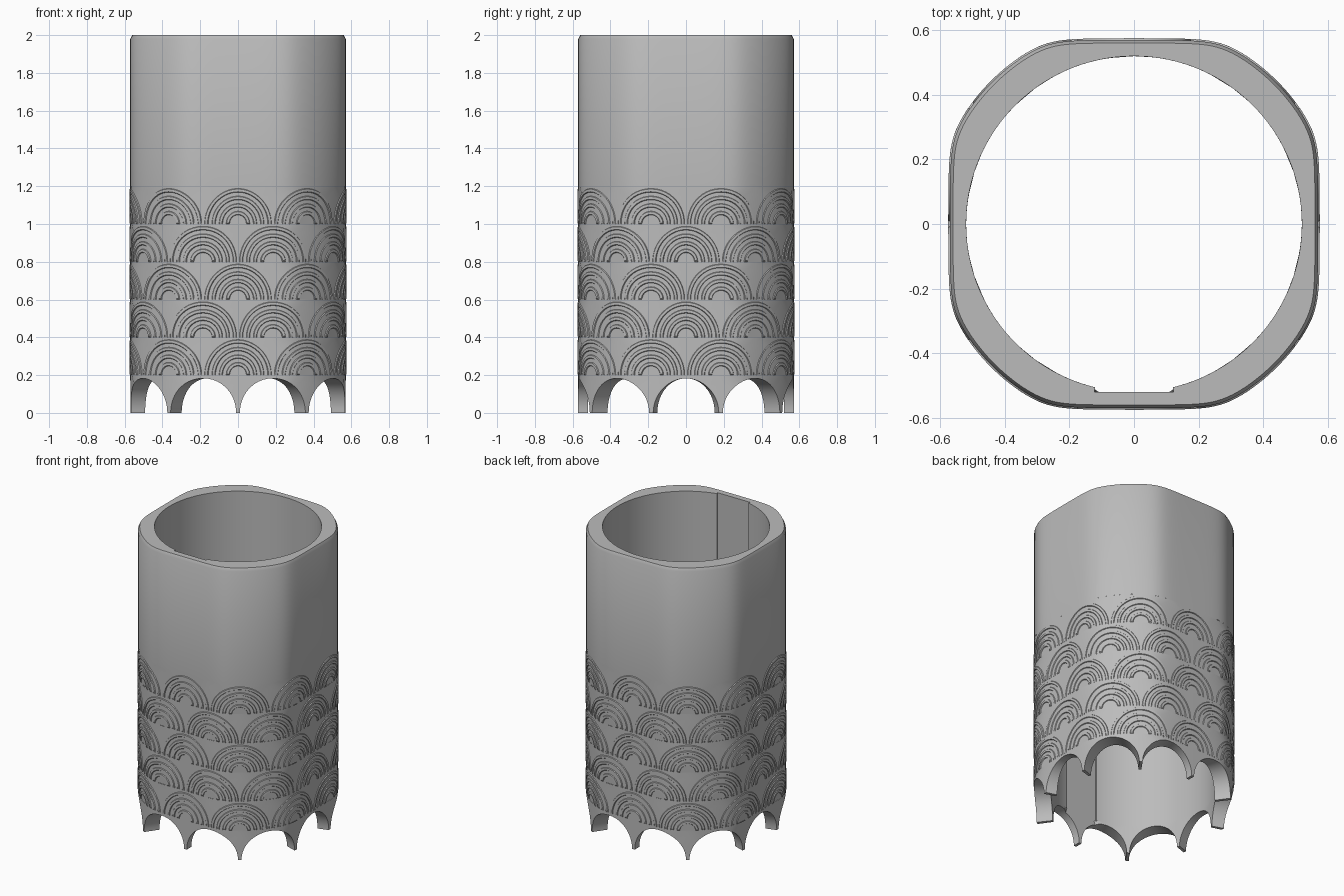
import bpy, bmesh
from math import sin, cos, tan, pi, atan2, radians, hypot
from mathutils import Vector

cube = bpy.data.objects.get("Cube")
if cube:
    bpy.data.objects.remove(cube)

mat = bpy.data.materials.new("plain_grey")
mat.use_nodes = True
grey = (0.5, 0.5, 0.5, 1)
mat.diffuse_color = grey
mat.node_tree.nodes["Principled BSDF"].inputs["Base Color"].default_value = grey

SCALES = 10                  # scales around the tube
HALF = pi / SCALES           # half the angle of one scale
U = 0.18                     # half the width of one scale
ROW = 0.2                    # height of one row
TOP = 2.0
BORE = 0.52
SLOT = 0.12
RAISE = 0.005


def outer_radius(a):
    """Round tube with four softly flattened sides."""
    flat = 0.571 / max(abs(cos(a)), abs(sin(a)))
    return (flat ** -40 + 0.622 ** -40) ** (-1 / 40)


def inner_radius(a):
    """Round bore with a flat-bottomed slot at the front."""
    off = atan2(sin(a + pi / 2), cos(a + pi / 2))
    if abs(off) < atan2(SLOT, 0.506):
        return BORE / cos(off)
    return BORE


def outside(a, z, lift=0.0):
    r = outer_radius(a) + lift
    return Vector((r * cos(a), r * sin(a), z))


def inside(a, z):
    r = inner_radius(a)
    return Vector((r * cos(a), r * sin(a), z))


def face(bm, pts, facing):
    """Add a face whose normal agrees with the facing direction."""
    f = bm.faces.new([bm.verts.new(p) for p in pts])
    f.normal_update()
    if f.normal.dot(facing) < 0:
        f.normal_flip()


def strip(bm, low, high, facing):
    for k in range(len(low) - 1):
        pts = [low[k], low[k + 1], high[k + 1], high[k]]
        mid = sum(pts, Vector()) / 4
        face(bm, pts, facing(mid))


def outward(p):
    return Vector((p.x, p.y, 0))


def inward(p):
    return Vector((-p.x, -p.y, 0))


def upward(p):
    return Vector((0, 0, 1))


def finish(bm, name):
    bmesh.ops.remove_doubles(bm, verts=bm.verts, dist=0.00005)
    me = bpy.data.meshes.new(name)
    bm.to_mesh(me)
    bm.free()
    me.materials.append(mat)
    me.shade_smooth()
    me.set_sharp_from_angle(angle=radians(30))
    ob = bpy.data.objects.new(name, me)
    bpy.context.collection.objects.link(ob)


def spread(a, b, n):
    return [a + (b - a) * k / n for k in range(n)]


# Directions across one scale, with the tile corners included
corner = atan2(ROW, U)
fan = spread(0, corner, 8) + spread(corner, pi - corner, 10) + spread(pi - corner, pi, 8) + [pi]


def border(t):
    """Point on the tile edge in direction t."""
    s = min(U / max(abs(cos(t)), 1e-6), ROW / max(sin(t), 1e-6))
    return s * cos(t), s * sin(t)


def arc(radius, squash=0.92):
    return [(radius * squash * cos(t), radius * sin(t)) for t in fan]


edge = [border(t) for t in fan]


def place(points, centre, z, surface, *lift):
    return [surface(centre + u / U * HALF, z + v, *lift) for u, v in points]


# Ornament band: five staggered rows of scales with raised rings
bm = bmesh.new()
for row in range(1, 6):
    for i in range(SCALES):
        centre = -pi / 2 + 2 * HALF * i + (0 if row % 2 else HALF)
        z = row * ROW
        rings = [place(edge, centre, z, outside)]
        for r in (0.178, 0.138, 0.098, 0.058):
            for dr, lift in ((0.010, 0), (0.007, RAISE), (-0.007, RAISE), (-0.010, 0)):
                ring = place(arc(r + dr), centre, z, outside, lift)
                ends = place(arc(r + dr), centre, z, outside)
                ring[0], ring[-1] = ends[0], ends[-1]
                rings.append(ring)
        for big, small in zip(rings, rings[1:]):
            strip(bm, small, big, outward)
        face(bm, rings[-1], outward(rings[-1][0]))
finish(bm, "scale_band")

# Plain upper wall, chamfer, rim and bore
slot_edge = atan2(SLOT, 0.506)
angles = [2 * pi * k / 240 for k in range(241)]
for s in (-1, 1):
    angles += [1.5 * pi + s * (slot_edge - 0.0005), 1.5 * pi + s * (slot_edge + 0.0005)]
angles.sort()

bm = bmesh.new()
base = [outside(a, 6 * ROW) for a in angles]
shoulder = [outside(a, TOP - 0.02) for a in angles]
lip = [outside(a, TOP, -0.01) for a in angles]
bore_top = [inside(a, TOP) for a in angles]
strip(bm, base, shoulder, outward)
strip(bm, shoulder, lip, outward)
strip(bm, lip, bore_top, upward)
finish(bm, "upper_wall")

bm = bmesh.new()
strip(bm, [inside(a, ROW) for a in angles], bore_top, inward)
finish(bm, "bore")

# Arched foot: ten openings that leave pointed legs
bm = bmesh.new()
opening = [(0.17 * cos(t), 0.183 * sin(t)) for t in fan]
for i in range(SCALES):
    centre = -pi / 2 + HALF + 2 * HALF * i
    out_arch = place(opening, centre, 0, outside)
    in_arch = place(opening, centre, 0, inside)
    out_edge = place(edge, centre, 0, outside)
    in_edge = place(edge, centre, 0, inside)
    strip(bm, out_arch, out_edge, outward)
    strip(bm, in_arch, in_edge, inward)
    middle = outside(centre, 0, -0.03)
    strip(bm, out_arch, in_arch, lambda p: middle - p)
    for k in (0, -1):
        face(bm, [out_arch[k], out_edge[k], in_edge[k], in_arch[k]], Vector((0, 0, -1)))
finish(bm, "arched_foot")
